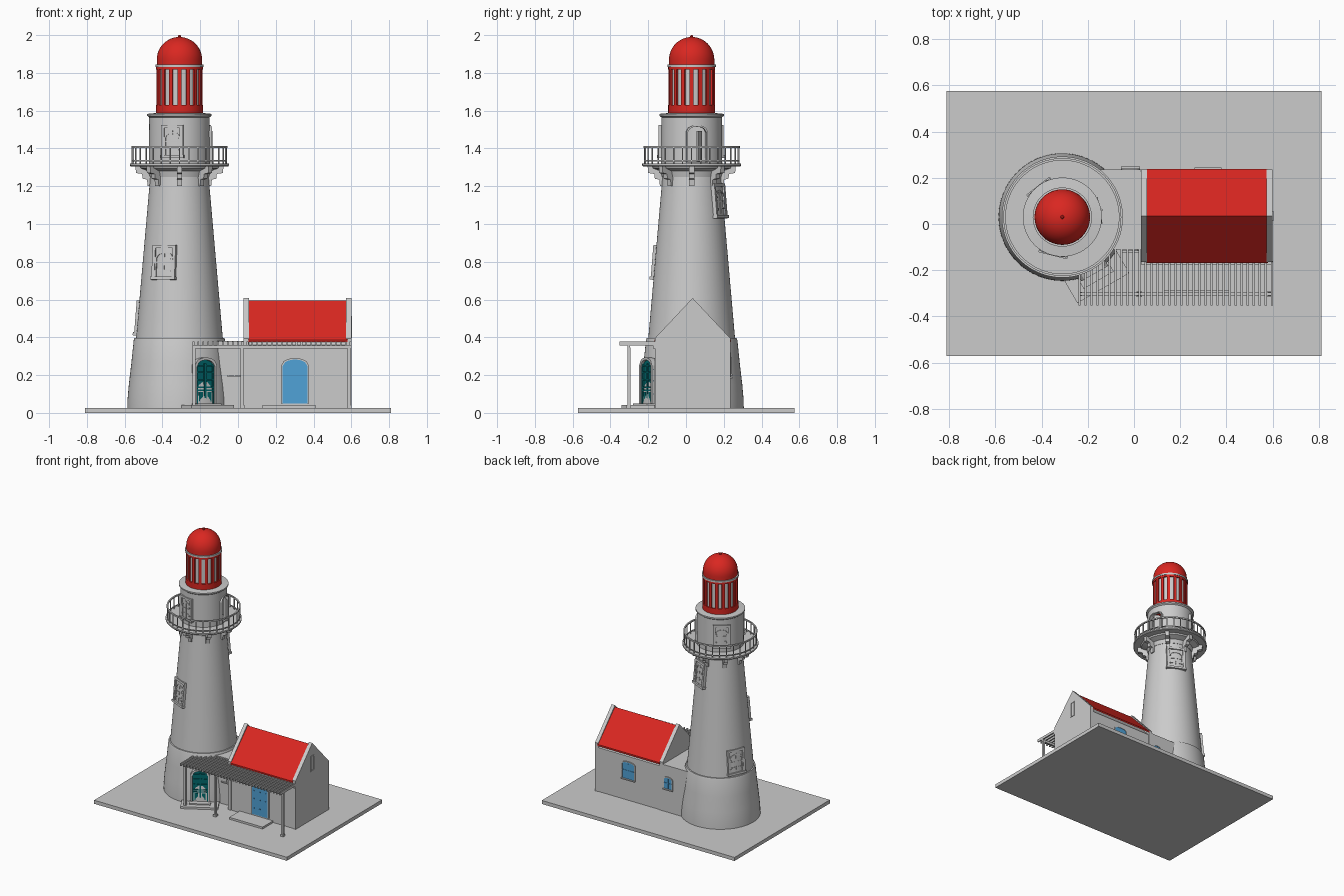
import bpy, bmesh
from math import sin, cos, pi, radians, sqrt
from mathutils import Matrix, Vector

if "Cube" in bpy.data.objects:
    bpy.data.objects.remove(bpy.data.objects["Cube"])

TX, TY = -0.31, 0.03          # tower axis
I = Matrix()
T = Matrix.Translation


def material(name, rgb):
    m = bpy.data.materials.new(name)
    m.diffuse_color = (*rgb, 1)
    m.use_nodes = True
    m.node_tree.nodes["Principled BSDF"].inputs["Base Color"].default_value = m.diffuse_color
    return m


RED = material("red paint", (0.70, 0.02, 0.015))
BLUE = material("blue paint", (0.08, 0.36, 0.68))
TEAL = material("teal paint", (0.0, 0.14, 0.15))


def finish(name, bm, mat=None, smooth=False):
    bmesh.ops.recalc_face_normals(bm, faces=bm.faces[:])
    me = bpy.data.meshes.new(name)
    bm.to_mesh(me)
    bm.free()
    ob = bpy.data.objects.new(name, me)
    bpy.context.collection.objects.link(ob)
    if mat:
        me.materials.append(mat)
    if smooth:
        bpy.ops.object.select_all(action='DESELECT')
        ob.select_set(True)
        bpy.context.view_layer.objects.active = ob
        bpy.ops.object.shade_smooth_by_angle(angle=radians(30))
    return ob


def boxes(name, items, mat=None):
    """items: (matrix, centre, size) - many boxes in one object"""
    bm = bmesh.new()
    for M, c, s in items:
        bmesh.ops.create_cube(bm, size=1, matrix=M @ T(c) @ Matrix.Diagonal((*s, 1)))
    return finish(name, bm, mat)


def prism(name, pts, y0, y1, M=I, mat=None):
    """extrude an x-z outline from y0 to y1"""
    bm = bmesh.new()
    a, b = ([bm.verts.new(M @ Vector((x, y, z))) for x, z in pts] for y in (y0, y1))
    bm.faces.new(a)
    bm.faces.new(b[::-1])
    n = len(pts)
    for i in range(n):
        j = (i + 1) % n
        bm.faces.new((a[i], b[i], b[j], a[j]))
    return finish(name, bm, mat)


def lathe(name, prof, mat=None, closed=False, n=64):
    bm = bmesh.new()
    rings = [[bm.verts.new((TX + r * cos(2 * pi * k / n), TY + r * sin(2 * pi * k / n), z))
              for k in range(n)] for r, z in prof]
    for a, b in zip(rings, rings[1:] + (rings[:1] if closed else [])) :
        for k in range(n):
            j = (k + 1) % n
            bm.faces.new((a[k], a[j], b[j], b[k]))
    bmesh.ops.remove_doubles(bm, verts=bm.verts[:], dist=1e-5)
    return finish(name, bm, mat, True)


def arch(w, h, rise, z0=0.0, n=10):
    """left foot, over the curve, right foot"""
    top = [(-w / 2 + w * i / n, z0 + h - rise + rise * sqrt(max(0, 1 - (2 * i / n - 1) ** 2)))
           for i in range(n + 1)]
    return [(-w / 2, z0)] + top + [(w / 2, z0)]


def arch_frame(name, w, h, rise, t, y0, y1, M, mat=None):
    prism(name, arch(w + 2 * t, h + t, rise + t * .5) + arch(w, h, rise)[::-1], y0, y1, M, mat)


def facing(az, r, z, tilt=0.0):
    """frame on the tower: local -y points outwards"""
    a = radians(az)
    return (T((TX + r * cos(a), TY + r * sin(a), z))
            @ Matrix.Rotation(a + pi / 2, 4, 'Z') @ Matrix.Rotation(-tilt, 4, 'X'))


def tower_window(name, M, w=.135, h=.185):
    # rectangular surround, sill, arched casements with hinges
    t = .017
    prism(name + "_surround", [(-w/2, 0), (-w/2, h), (w/2, h), (w/2, 0), (w/2-t, 0),
          (w/2-t, h-t), (-w/2+t, h-t), (-w/2+t, 0)], -.008, .03, M)
    boxes(name + "_sill", [(M, (0, .008, .008), (w + .008, .044, .016))])
    prism(name + "_back", [(-w/2, 0), (-w/2, h), (w/2, h), (w/2, 0)], .002, .03, M)
    arch_frame(name + "_arch", w - .05, h - .045, .025, .008, -.005, .01, T((0, 0, 0)) @ M)
    boxes(name + "_bars", [(M, (0, 0, h * .43), (.007, .008, h * .8))]
          + [(M, (0, 0, z * h), (w - .05, .007, .006)) for z in (.28, .5)]
          + [(M, (s * (w/2 - .02), -.006, z * h), (.014, .008, .008)) for s in (-1, 1) for z in (.25, .6)])


# ground slab
boxes("ground_slab", [(I, (0, .002, .0135), (1.62, 1.145, .027))])

# tower
lathe("tower_base", [(0, .02), (.276, .02), (.275, .07), (.268, .15), (.255, .26), (.242, .385),
                     (.238, .397), (0, .397)])
lathe("tower_shaft", [(0, .39), (.23, .39), (.152, 1.28), (0, 1.28)])
lathe("gallery_floor", [(0, 1.25), (.157, 1.25), (.165, 1.28), (.205, 1.295), (.21, 1.305), (.258, 1.305),
                        (.262, 1.31), (.262, 1.32), (0, 1.32)])
for i in range(8):
    prism("gallery_bracket", [(-.02, 1.2), (.018, 1.2), (.022, 1.235), (.045, 1.24), (.048, 1.265), (.08, 1.27),
          (.083, 1.305), (-.02, 1.305)], -.014, .014,
          T((TX, TY, 0)) @ Matrix.Rotation(i * pi / 4, 4, 'Z') @ T((.15, 0, 0)))

# gallery railing
N = 32
boxes("gallery_balusters", [(facing(i * 360 / N, .25, 1.32), (0, 0, .045), (.006, .006, .09)) for i in range(N)])
for z, t in ((1.408, .005), (1.335, .003)):
    lathe("gallery_rail", [(.25 - t, z - t), (.25 + t, z - t), (.25 + t, z + t), (.25 - t, z + t)], closed=True)

# watch room drum with a doorway cut through its wall
drum = lathe("watch_room", [(.14, 1.315), (.162, 1.315), (.16, 1.565), (.171, 1.573), (.171, 1.583), (.12, 1.588),
                            (.12, 1.57), (.14, 1.56)], closed=True)
DM = facing(10, .16, 1.325)
cut = prism("doorway_cutter", arch(.1, .19, .03), -.06, .06, DM)
cut.hide_render = True
mod = drum.modifiers.new("doorway", 'BOOLEAN')
mod.object, mod.solver = cut, 'EXACT'
bpy.context.view_layer.objects.active = drum
bpy.ops.object.modifier_apply(modifier="doorway")
bpy.data.objects.remove(cut)
arch_frame("watch_room_door_frame", .1, .19, .03, .008, -.006, .02, DM)
boxes("watch_room_door_leaf", [(DM @ T((.045, 0, 0)) @ Matrix.Rotation(radians(50), 4, 'Z'),
                                (-.02, .025, .085), (.045, .008, .165))])
for i, az in enumerate((128, 256)):
    tower_window(f"watch_room_window_{i}", facing(az, .158, 1.35), .12, .175)

# lantern
lathe("lantern_base", [(0, 1.575), (.124, 1.575), (.124, 1.63), (0, 1.63)], RED)
lathe("lantern_glass", [(0, 1.62), (.114, 1.62), (.114, 1.835), (0, 1.835)])
lathe("lantern_head_band", [(.1, 1.818), (.124, 1.818), (.124, 1.835), (.1, 1.835)], RED, True)
boxes("lantern_bars", [(facing(i * 22.5 - 90, .116, 1.725), (0, 0, 0), (.021, .013, .2)) for i in range(16)], RED)
lathe("lantern_cornice", [(0, 1.832), (.128, 1.832), (.128, 1.845), (0, 1.845)])
lathe("dome", [(0, 1.84), (.12, 1.84), (.12, 1.87)]
      + [(.12 * cos(a * pi / 24), 1.87 + .12 * sin(a * pi / 24)) for a in range(1, 12)] + [(0, 1.99)], RED)
lathe("dome_finial", [(0, 1.985), (.008, 1.985), (.008, 1.996), (.004, 2.0), (0, 2.0)], RED, n=12)

# shaft windows, spiralling up
for i, (az, z) in enumerate(((155, .41), (245, .705), (65, 1.03))):
    r = .23 - (z - .39) * .0876
    tower_window(f"shaft_window_{i}", facing(az, r - .002, z, .087))

# tower door, glazed double leaf, with landing
M = facing(-60, .278, .035)
arch_frame("tower_door_frame", .108, .245, .035, .013, -.004, .06, M)
prism("tower_door", arch(.108, .245, .035), .012, .05, M, TEAL)
boxes("tower_door_mouldings", [(M, (x, .009, .115), (w, .01, .225))
                               for x, w in ((0, .012), (-.05, .008), (.05, .008))]
      + [(M, (0, .009, z), (.1, .008, .007)) for z in (.01, .085, .1, .14, .18, .215)]
      + [(M, (s * .026, .009, .05), (.024, .008, .05)) for s in (-1, 1)], TEAL)
boxes("tower_door_step", [(facing(-60, .3, .03), (0, 0, .004), (.26, .11, .016)),
                          (facing(-60, .285, .03), (0, 0, .01), (.15, .06, .02))])

# cottage: body, roof, gable parapets
X = Matrix.Rotation(pi / 2, 4, 'Z')       # local x -> y, local y -> -x


def gable(eave, apex, g=0):
    return [(-.165 + g, .02), (-.165 + g, eave), (.035, apex), (.235 - g, eave), (.235 - g, .02)]


prism("cottage_walls", gable(.36, .57, .004), -.59, -.04, X)
prism("cottage_roof", [(-.168, .375), (-.168, .387), (.035, .595), (.238, .387), (.238, .375), (.035, .57)],
      -.579, -.055, X, RED)
for x in (.03, .573):
    prism("gable_wall", gable(.395, .608), -x - .027, -x, X)
boxes("link_building", [(I, (-.085, .0625, .2), (.24, .345, .36))])
boxes("gable_slit_window", [(I, (.6, .035 + s * .018, .455), (.008, .006, .11)) for s in (-1, 1)]
      + [(I, (.6, .035, z), (.008, .042, .006)) for z in (.4, .51)])

# cottage door and step
M = T((.302, -.165, .05))
prism("cottage_door", arch(.132, .232, .035), -.003, .02, M, BLUE)
arch_frame("cottage_door_frame", .132, .232, .035, .008, -.005, .02, M)
boxes("cottage_door_studs", [(M, (x, -.005, z), (.006, .006, .006)) for x in (-.05, 0, .05) for z in (.05, .12, .18)], BLUE)
boxes("cottage_door_step", [(I, (.27, -.228, .034), (.28, .125, .016))])


def shutter_window(name, M, w, h, mat):
    prism(name, arch(w, h, .015), -.003, .01, M, mat)
    arch_frame(name + "_frame", w, h, .015, .006, -.006, .01, M)
    boxes(name + "_bars", [(M, (0, -.003, h * .46), (.006, .006, h * .9)),
                           (M, (0, -.003, h * .5), (w, .006, .005))], mat)
    boxes(name + "_sill", [(M, (0, -.003, -.004), (w + .016, .02, .008))])


# cottage and link windows
B = Matrix.Rotation(pi, 4, 'Z')
shutter_window("cottage_back_window", T((.32, .232, .19)) @ B, .1, .125, BLUE)
shutter_window("link_back_window", T((-.015, .235, .205)) @ B, .065, .085, BLUE)
shutter_window("link_front_window", T((-.018, -.11, .2)), .065, .075, None)

# pergola
slats = []
for i in range(33):
    x = -.236 + i * .026
    back = -.16 if x > .03 else -.105 if x > -.09 else TY - sqrt(.236 ** 2 - (x - TX) ** 2)
    slats.append((I, (x, (back - .352) / 2, .367), (.009, back + .352, .02)))
boxes("pergola_slats", slats)
boxes("pergola_beams", [(I, (.18, -.303, .349), (.84, .014, .016)), (I, (.315, -.17, .349), (.57, .01, .016))])
boxes("pergola_posts", [(I, (x, -.303, .185), (.016, .016, .32)) for x in (-.232, .022, .588)])
boxes("pergola_post_feet", [(I, (x, -.303, .034), (.024, .024, .016)) for x in (-.232, .022, .588)])
